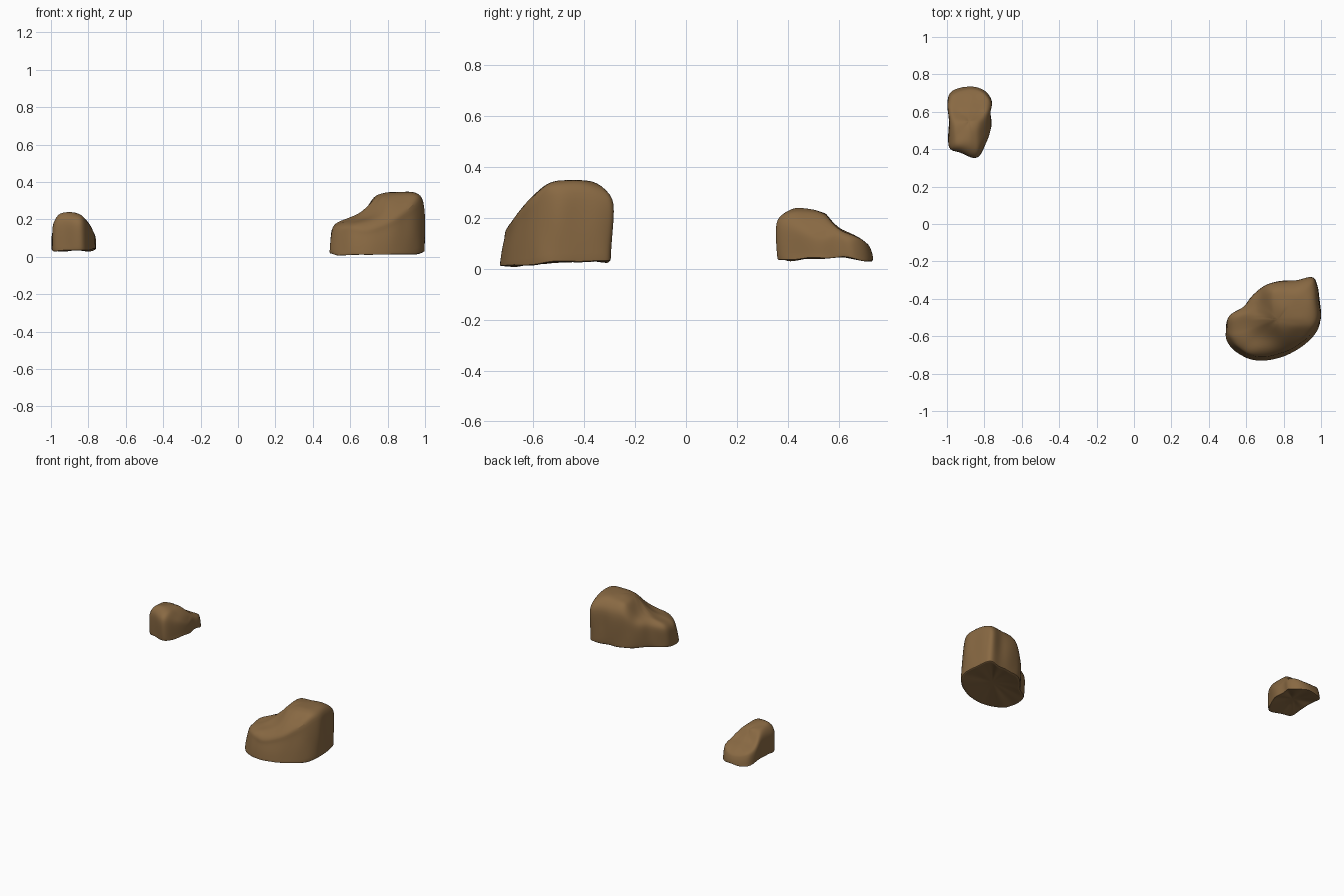
import bpy, bmesh, math
from mathutils import Vector, noise

if "Cube" in bpy.data.objects:
    bpy.data.objects.remove(bpy.data.objects["Cube"])

# one brown stone colour
stone = bpy.data.materials.new("brown stone")
stone.diffuse_color = (0.25, 0.142, 0.056, 1)
stone.use_nodes = True
stone.node_tree.nodes["Principled BSDF"].inputs["Base Color"].default_value = stone.diffuse_color

SEG = 4  # smooth steps between outline points


def smooth_outline(pts):
    """Closed Catmull-Rom curve through the footprint points."""
    out, n = [], len(pts)
    for i in range(n):
        a, b, c, d = (Vector(pts[(i + k) % n]) for k in (-1, 0, 1, 2))
        for s in range(SEG):
            t = s / SEG
            out.append(0.5 * (2 * b + (c - a) * t + (2 * a - 5 * b + 4 * c - d) * t * t
                              + (3 * b - a - 3 * c + d) * t ** 3))
    return out


def profile(pts, v):
    """Height of a silhouette at coordinate v."""
    if v <= pts[0][0]:
        return pts[0][1]
    for (a, za), (b, zb) in zip(pts, pts[1:]):
        if v <= b:
            return za + (zb - za) * (v - a) / (b - a)
    return pts[-1][1]


def soft_min(a, b, k=0.025):
    h = max(k - abs(a - b), 0) / k
    return min(a, b) - h * h * k / 4


# rings from the base edge up the wall and over the top: (scale, height fraction)
RINGS = [(1.0, 0), (1.0, 0.1), (1.0, 0.3), (0.995, 0.5), (0.985, 0.7), (0.96, 0.88),
         (0.9, 0.98), (0.8, 1), (0.68, 1), (0.55, 1), (0.42, 1), (0.28, 1), (0.14, 1)]


def rock(name, centre, outline, front, side, diagonal, base, lean):
    c = Vector(centre)
    edge = smooth_outline(outline)
    n = len(edge)
    bm = bmesh.new()

    def height(p):
        z = soft_min(profile(front, p.x), profile(side, p.y))
        z = soft_min(z, profile(diagonal, -p.x - p.y))
        return z + 0.009 * noise.noise(Vector((p.x, p.y, 0)) * 13)

    def floor(p):
        return profile(base, p.y) + 0.011 * noise.noise(Vector((p.x, p.y, 3)) * 11)

    def ring(s, f):
        vs = []
        for e in edge:
            p = c + (e - c) * s
            zb = floor(e)
            z = zb + f * (height(c + (e - c) * min(s, 0.9)) - zb)
            wob = 1 + 0.035 * noise.noise(Vector((p.x * 11, p.y * 11, z * 5))) * (0 < f < 1)
            q = c + (p - c) * wob
            vs.append(bm.verts.new((q.x, q.y + lean * min(f, 0.7) * (s > 0.9), z)))
        return vs

    def bridge(a, b):
        for i in range(n):
            j = (i + 1) % n
            bm.faces.new((a[i], a[j], b[j], b[i]))

    def cap(r, z):
        v = bm.verts.new((c.x, c.y, z))
        for i in range(n):
            bm.faces.new((r[i], r[(i + 1) % n], v))
        return v

    rings = [ring(s, f) for s, f in RINGS]
    for a, b in zip(rings, rings[1:]):
        bridge(a, b)
    tip = cap(rings[-1], height(c))
    # slightly hollow underside
    under = [[bm.verts.new((*(c + (e - c) * s), floor(e) + (1 - s) * 0.03)) for e in edge]
             for s in (0.96, 0.6)]
    bridge(rings[0], under[0])
    bridge(under[0], under[1])
    cap(under[1], floor(c) + 0.02)

    # soften the upper surface
    top = [v for r in rings[3:] for v in r] + [tip]
    for _ in range(2):
        bmesh.ops.smooth_vert(bm, verts=top, factor=0.4, use_axis_x=False,
                              use_axis_y=False, use_axis_z=True)
    bmesh.ops.recalc_face_normals(bm, faces=bm.faces)
    me = bpy.data.meshes.new(name)
    bm.to_mesh(me)
    bm.free()
    me.materials.append(stone)
    ob = bpy.data.objects.new(name, me)
    bpy.context.collection.objects.link(ob)
    sub = ob.modifiers.new("smooth", 'SUBSURF')
    sub.levels = sub.render_levels = 1
    bpy.ops.object.select_all(action='DESELECT')
    ob.select_set(True)
    bpy.context.view_layer.objects.active = ob
    bpy.ops.object.shade_smooth_by_angle(angle=math.radians(50))


# large rock, low lobe on the left and a tall block on the right
rock("large_rock", (0.77, -0.51),
     [(0.49, -0.58), (0.505, -0.505), (0.58, -0.455), (0.63, -0.395), (0.70, -0.335),
      (0.80, -0.315), (0.88, -0.308), (0.955, -0.295), (0.982, -0.34), (0.998, -0.48),
      (0.985, -0.56), (0.92, -0.64), (0.80, -0.71), (0.66, -0.732), (0.55, -0.69), (0.50, -0.63)],
     [(0.50, 0.16), (0.54, 0.20), (0.60, 0.212), (0.67, 0.235), (0.73, 0.325), (0.80, 0.347),
      (0.94, 0.355), (0.985, 0.345)],
     [(-0.72, 0.12), (-0.69, 0.185), (-0.64, 0.25), (-0.55, 0.335), (-0.45, 0.36),
      (-0.38, 0.352), (-0.32, 0.32), (-0.29, 0.27)],
     [(-0.65, 0.32), (-0.5, 0.37), (-0.32, 0.37), (-0.22, 0.32), (-0.13, 0.23),
      (-0.06, 0.20), (0.05, 0.185), (0.1, 0.16)],
     [(-0.73, 0.010), (-0.65, 0.010), (-0.55, 0.022), (-0.30, 0.027)], 0.020)

# small rock, tall at the front with a low knob at the back
rock("small_rock", (-0.88, 0.55),
     [(-0.995, 0.45), (-0.99, 0.55), (-0.998, 0.66), (-0.97, 0.715), (-0.88, 0.735),
      (-0.80, 0.715), (-0.76, 0.66), (-0.768, 0.60), (-0.76, 0.53), (-0.785, 0.445),
      (-0.82, 0.375), (-0.86, 0.36), (-0.93, 0.385), (-0.98, 0.405)],
     [(-0.99, 0.18), (-0.96, 0.23), (-0.92, 0.243), (-0.88, 0.242), (-0.83, 0.222),
      (-0.785, 0.165), (-0.765, 0.11)],
     [(0.36, 0.19), (0.38, 0.22), (0.43, 0.243), (0.50, 0.238), (0.55, 0.215), (0.60, 0.155),
      (0.66, 0.13), (0.70, 0.11), (0.73, 0.07)],
     [(0, 0.3), (1, 0.3)],
     [(0.36, 0.032), (0.55, 0.038), (0.62, 0.045), (0.73, 0.028)], -0.01)
